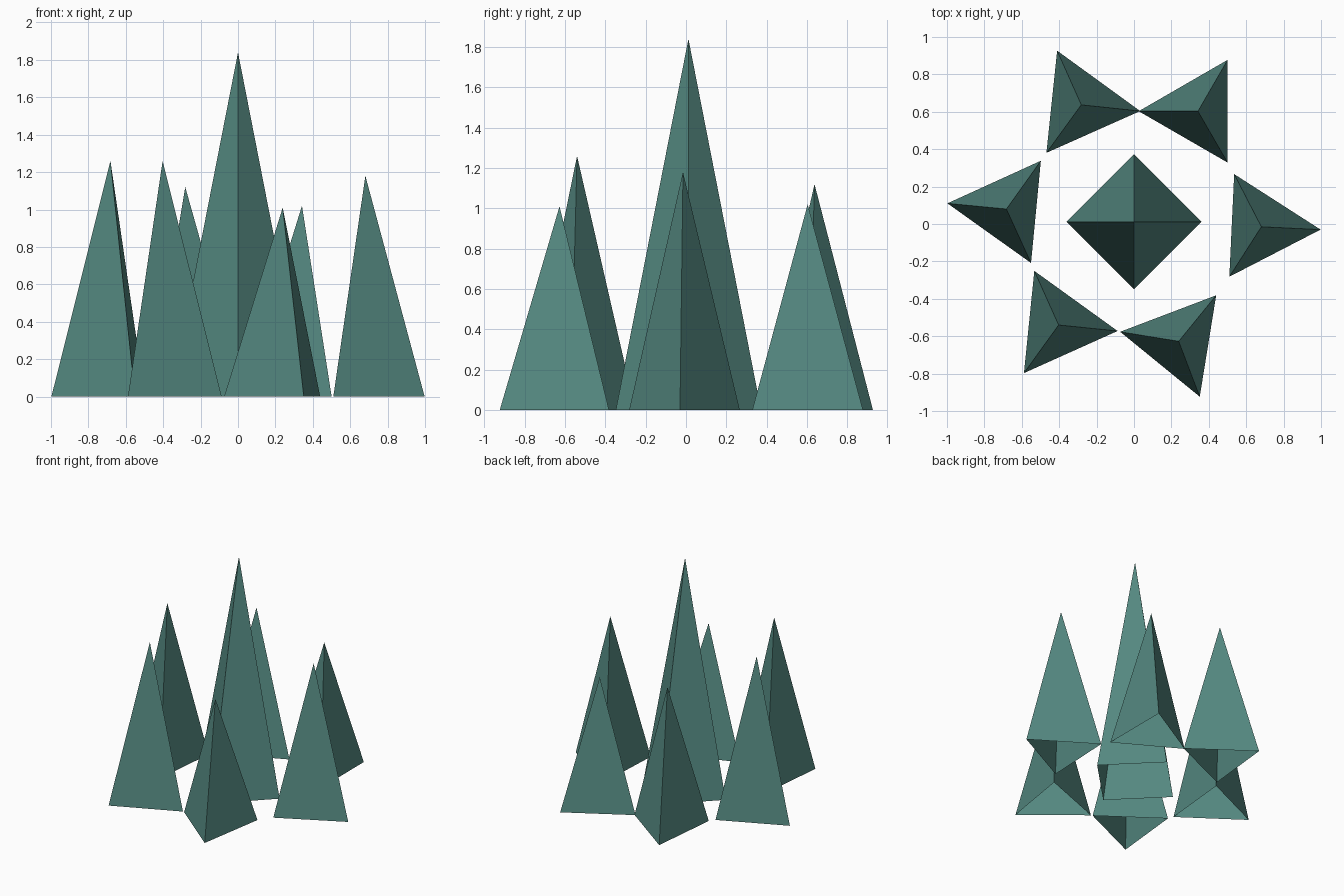
import bpy, bmesh
from math import cos, sin, radians, tau

if "Cube" in bpy.data.objects:
    bpy.data.objects.remove(bpy.data.objects["Cube"])

mat = bpy.data.materials.new("pine_green")
mat.diffuse_color = (0.09, 0.25, 0.22, 1)
mat.use_nodes = True
mat.node_tree.nodes["Principled BSDF"].inputs["Base Color"].default_value = mat.diffuse_color


def tree(name, x, y, height, radius, sides, angle):
    """Open-bottomed pyramid; angle is the heading of its first base corner."""
    bm = bmesh.new()
    ring = [bm.verts.new((radius * cos(radians(angle) + tau * i / sides),
                          radius * sin(radians(angle) + tau * i / sides), 0))
            for i in range(sides)]
    tip = bm.verts.new((0, 0, height))
    for i in range(sides):
        bm.faces.new((ring[i], ring[(i + 1) % sides], tip))
    mesh = bpy.data.meshes.new(name)
    bm.to_mesh(mesh)
    bm.free()
    mesh.materials.append(mat)
    ob = bpy.data.objects.new(name, mesh)
    ob.location = (x, y, 0)
    bpy.context.collection.objects.link(ob)


# Tall four-sided tree in the middle
tree("centre_tree", 0, 0.012, 1.84, 0.36, 4, 0)

# Ring of three-sided trees: x, y, height, heading
ring_trees = {
    "right_tree": (0.681, -0.015, 1.18, -2.7),
    "back_right_tree": (0.342, 0.603, 1.02, 180),
    "back_left_tree": (-0.282, 0.637, 1.12, -6),
    "left_tree": (-0.682, 0.08, 1.26, 174.5),
    "front_left_tree": (-0.403, -0.54, 1.26, -5.8),
    "front_right_tree": (0.239, -0.627, 1.01, 170.8),
}
for name, (x, y, height, angle) in ring_trees.items():
    tree(name, x, y, height, 0.317, 3, angle)
